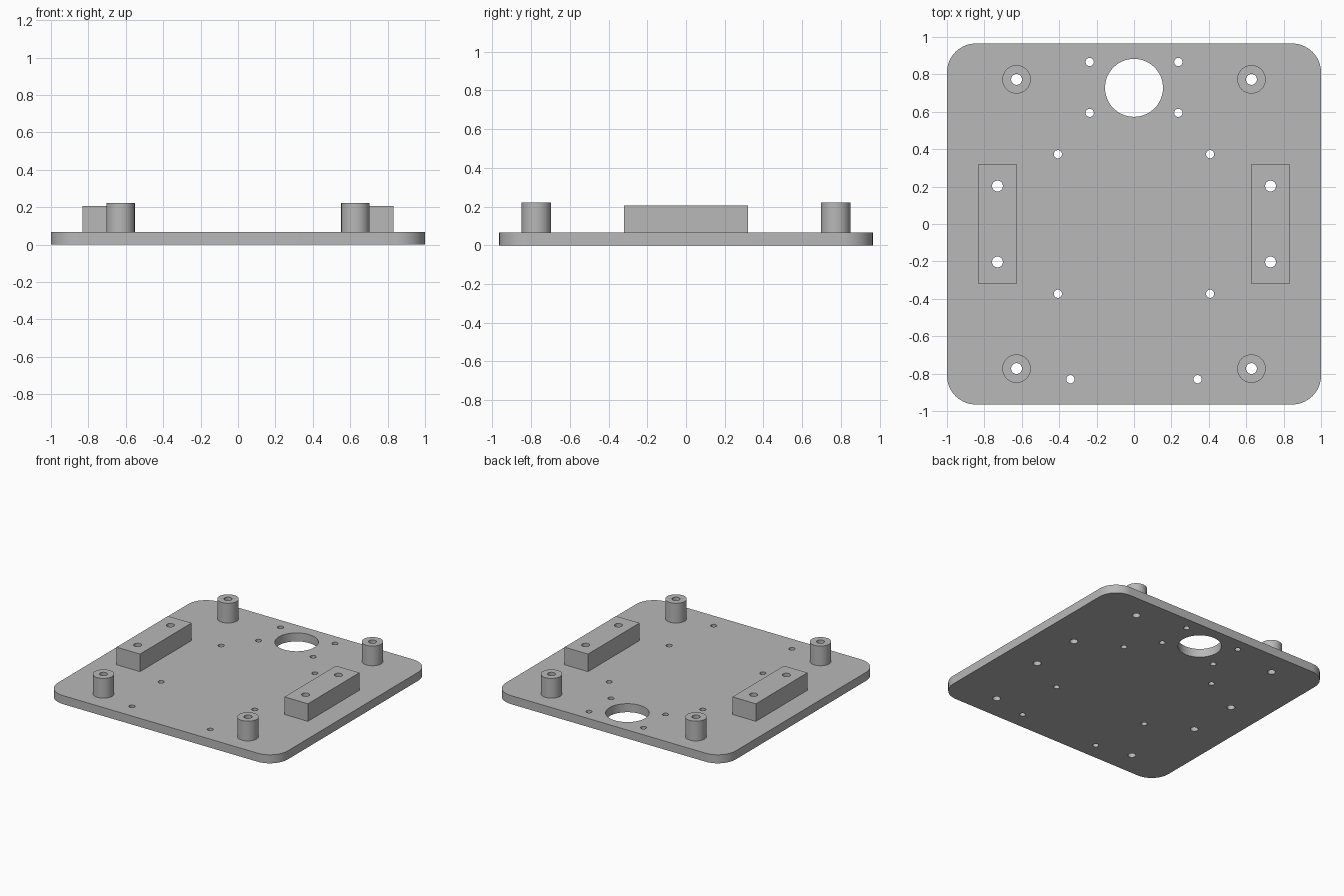
import bpy, bmesh
from math import sin, cos, pi, radians

cube = bpy.data.objects.get("Cube")
if cube:
    bpy.data.objects.remove(cube, do_unlink=True)

grey = bpy.data.materials.new("plain_grey")
grey.use_nodes = True
COLOUR = (0.48, 0.48, 0.48, 1)
grey.diffuse_color = COLOUR
grey.node_tree.nodes["Principled BSDF"].inputs["Base Color"].default_value = COLOUR

PLATE_TOP = 0.067
BLOCK_TOP = 0.205
STANDOFF_TOP = 0.222


def circle(x, y, r, n=48):
    return [(x + r * cos(2 * pi * i / n), y + r * sin(2 * pi * i / n)) for i in range(n)]


def rectangle(x, y, hx, hy):
    return [(x - hx, y - hy), (x + hx, y - hy), (x + hx, y + hy), (x - hx, y + hy)]


def rounded_rectangle(hx, hy, r, steps=16):
    points = []
    for quarter, (sx, sy) in enumerate([(1, 1), (-1, 1), (-1, -1), (1, -1)]):
        for i in range(steps + 1):
            a = (quarter + i / steps) * pi / 2
            points.append((sx * (hx - r) + r * cos(a), sy * (hy - r) + r * sin(a)))
    return points


def extruded(name, loops, z0, z1, open_bottom=False):
    """Extrude a filled outline (first loop) with holes (other loops)."""
    curve = bpy.data.curves.new(name, "CURVE")
    curve.dimensions = "2D"
    curve.fill_mode = "BOTH"
    curve.extrude = (z1 - z0) / 2
    for loop in loops:
        spline = curve.splines.new("POLY")
        spline.points.add(len(loop) - 1)
        for point, (x, y) in zip(spline.points, loop):
            point.co = (x, y, 0, 1)
        spline.use_cyclic_u = True
    obj = bpy.data.objects.new(name, curve)
    bpy.context.collection.objects.link(obj)
    bpy.ops.object.select_all(action="DESELECT")
    obj.select_set(True)
    bpy.context.view_layer.objects.active = obj
    bpy.ops.object.convert(target="MESH")
    obj = bpy.context.view_layer.objects.active
    obj.name = name

    # Weld the caps to the walls and lift to height
    bm = bmesh.new()
    bm.from_mesh(obj.data)
    bmesh.ops.remove_doubles(bm, verts=bm.verts, dist=0.0001)
    bmesh.ops.recalc_face_normals(bm, faces=bm.faces)
    bmesh.ops.translate(bm, verts=bm.verts, vec=(0, 0, (z0 + z1) / 2))
    if open_bottom:
        hidden = [f for f in bm.faces if f.normal.z < -0.9]
        bmesh.ops.delete(bm, geom=hidden, context="FACES")
    bm.to_mesh(obj.data)
    bm.free()
    obj.data.materials.clear()
    obj.data.materials.append(grey)
    bpy.ops.object.shade_smooth_by_angle(angle=radians(30))
    return obj


# Hole positions on the left half, mirrored to the right
screw_holes = [(0.237, 0.866), (0.237, 0.594), (0.407, 0.373), (0.407, -0.373), (0.34, -0.83)]
block_holes = [(0.73, 0.203), (0.73, -0.203)]
standoff_holes = [(0.628, 0.773), (0.628, -0.773)]

# Base plate with rounded corners, cable opening and drilled holes
plate_loops = [rounded_rectangle(1, 0.965, 0.155), circle(0, 0.728, 0.155, 64)]
for side in (1, -1):
    plate_loops += [circle(side * x, y, 0.022, 32) for x, y in screw_holes]
    plate_loops += [circle(side * x, y, 0.029, 32) for x, y in block_holes + standoff_holes]
extruded("base_plate", plate_loops, 0, PLATE_TOP)

for side, label in ((1, "left"), (-1, "right")):
    # Mounting block with two through holes
    loops = [rectangle(side * 0.73, 0, 0.102, 0.32)]
    loops += [circle(side * x, y, 0.029, 32) for x, y in block_holes]
    extruded(label + "_mounting_block", loops, PLATE_TOP, BLOCK_TOP, True)

    # Hollow standoffs near the corners
    for (x, y), end in zip(standoff_holes, ("back", "front")):
        loops = [circle(side * x, y, 0.076), circle(side * x, y, 0.029, 32)]
        extruded(f"{end}_{label}_standoff", loops, PLATE_TOP, STANDOFF_TOP, True)
